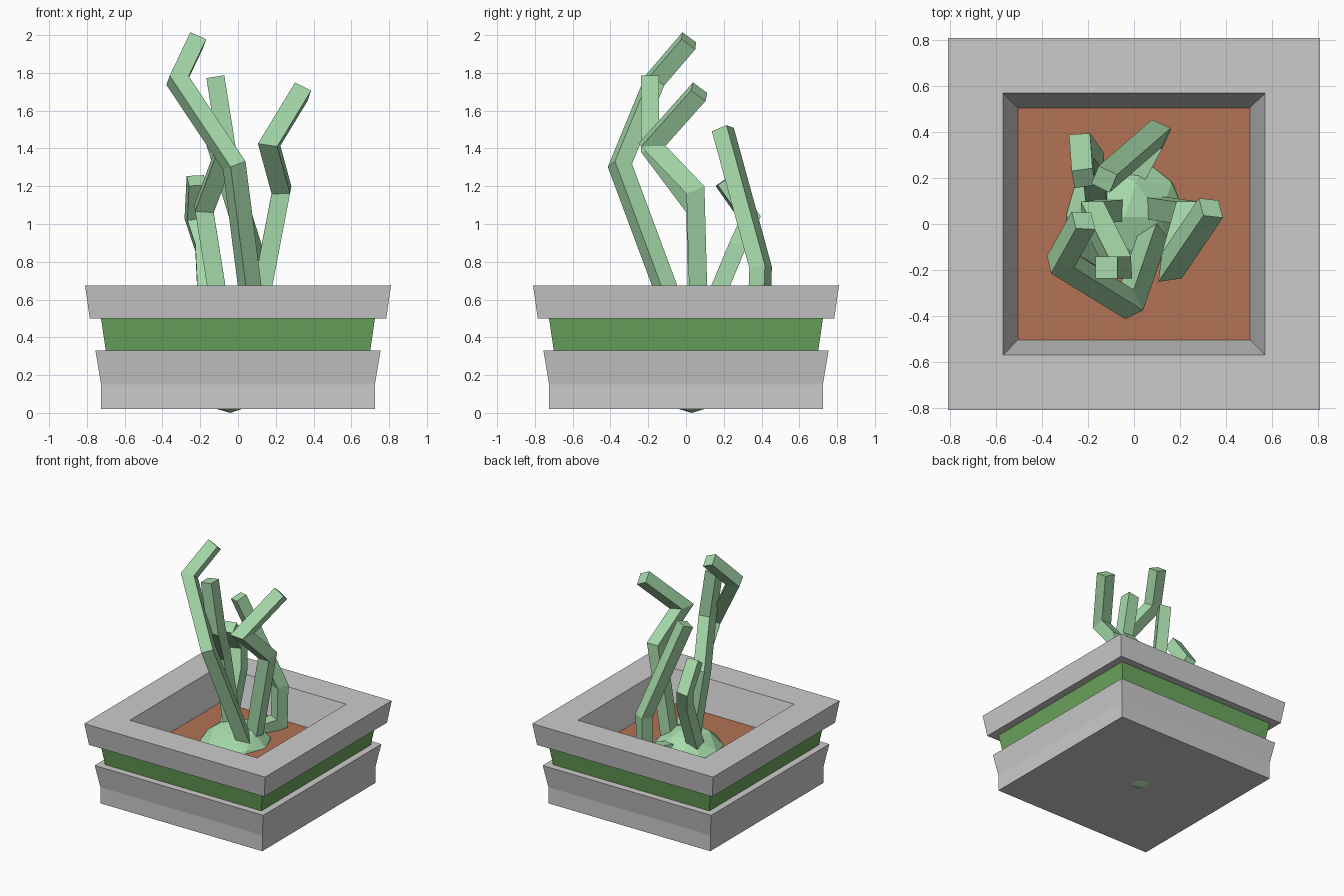
import bpy, bmesh, math
from mathutils import Vector

if "Cube" in bpy.data.objects:
    bpy.data.objects.remove(bpy.data.objects["Cube"])


def material(name, rgb):
    m = bpy.data.materials.new(name)
    m.diffuse_color = (*rgb, 1)
    m.use_nodes = True
    m.node_tree.nodes["Principled BSDF"].inputs["Base Color"].default_value = m.diffuse_color
    return m


GREEN = material("band_green", (0.15, 0.38, 0.11))
SOIL = material("soil_brown", (0.45, 0.17, 0.09))
PLANT = material("plant_green", (0.38, 0.70, 0.40))


def finish(bm, name, mat=None, recalc=True):
    if recalc:
        bmesh.ops.recalc_face_normals(bm, faces=bm.faces)
    me = bpy.data.meshes.new(name)
    bm.to_mesh(me)
    bm.free()
    ob = bpy.data.objects.new(name, me)
    bpy.context.collection.objects.link(ob)
    if mat:
        me.materials.append(mat)
    return ob


def bridge(bm, rings):
    for a, b in zip(rings, rings[1:]):
        for i in range(4):
            j = (i + 1) % 4
            bm.faces.new((a[i], a[j], b[j], b[i]))


def square_shell(name, profile, mat=None, bottom=False):
    """Square rings from (half width, height) pairs, listed from the outside bottom up."""
    bm = bmesh.new()
    rings = [[bm.verts.new((sx * w, sy * w, z))
              for sx, sy in ((-1, -1), (1, -1), (1, 1), (-1, 1))] for w, z in profile]
    bridge(bm, rings)
    if bottom:
        bm.faces.new(rings[0][::-1])
    return finish(bm, name, mat, recalc=False)


def branch(name, path, half, twist):
    """Square bar following a path, mitred at each bend."""
    pts = [Vector(p) for p in path]
    dirs = [(b - a).normalized() for a, b in zip(pts, pts[1:])]
    u = (Vector((1, 0, 0)) - dirs[0] * dirs[0].x).normalized()
    v = dirs[0].cross(u)
    r = half * math.sqrt(2)
    ring = []
    for k in range(4):
        a = math.radians(45 + 90 * k + twist)
        ring.append(pts[0] + r * (u * math.cos(a) + v * math.sin(a)))
    bm = bmesh.new()
    rings = [[bm.verts.new(c) for c in ring]]
    for i, d in enumerate(dirs):
        n = (d + dirs[min(i + 1, len(dirs) - 1)]).normalized()
        ring = [c + d * ((pts[i + 1] - c).dot(n) / d.dot(n)) for c in ring]
        rings.append([bm.verts.new(c) for c in ring])
    bridge(bm, rings)
    bm.faces.new(rings[0])
    bm.faces.new(rings[-1])
    return finish(bm, name, PLANT)


# Planter: flared base, recessed band, flared rim with sloping inner walls
square_shell("planter_base", [(.725, .02), (.725, .15), (.755, .33), (.70, .33)], bottom=True)
square_shell("planter_band", [(.70, .33), (.725, .50)], GREEN)
square_shell("planter_rim", [(.725, .50), (.785, .50), (.81, .675), (.57, .675), (.505, .43)])

# Soil
bm = bmesh.new()
bm.faces.new([bm.verts.new((x * .505, y * .505, .43))
              for x, y in ((-1, -1), (1, -1), (1, 1), (-1, 1))])
finish(bm, "soil", SOIL, recalc=False)

# Faceted bulb, poking slightly through the base
bm = bmesh.new()
bmesh.ops.create_icosphere(bm, subdivisions=2, radius=.295)
bulb = finish(bm, "bulb", PLANT)
bulb.location = (-.04, .03, .295)

# Branches growing from the bulb
branch("branch_tall", [(.09, -.03, .45), (-.02, -.35, 1.31), (-.32, -.165, 1.76),
                       (-.22, .015, 1.97)], .046, 30)
branch("branch_left", [(-.08, .06, .45), (-.18, .05, 1.08), (-.06, -.19, 1.40),
                       (-.12, -.19, 1.78)], .048, 0)
branch("branch_right", [(.09, .07, .45), (.23, .05, 1.18), (.165, -.18, 1.42),
                        (.335, .07, 1.70)], .048, 0)
branch("branch_short", [(-.16, .09, .45), (-.18, .27, .88), (-.23, .34, 1.03),
                        (-.22, .20, 1.23)], .046, 0)
branch("branch_back", [(0, .2, .46), (.10, .385, .48), (.10, .395, .77),
                       (-.13, .195, 1.50)], .045, 0)
